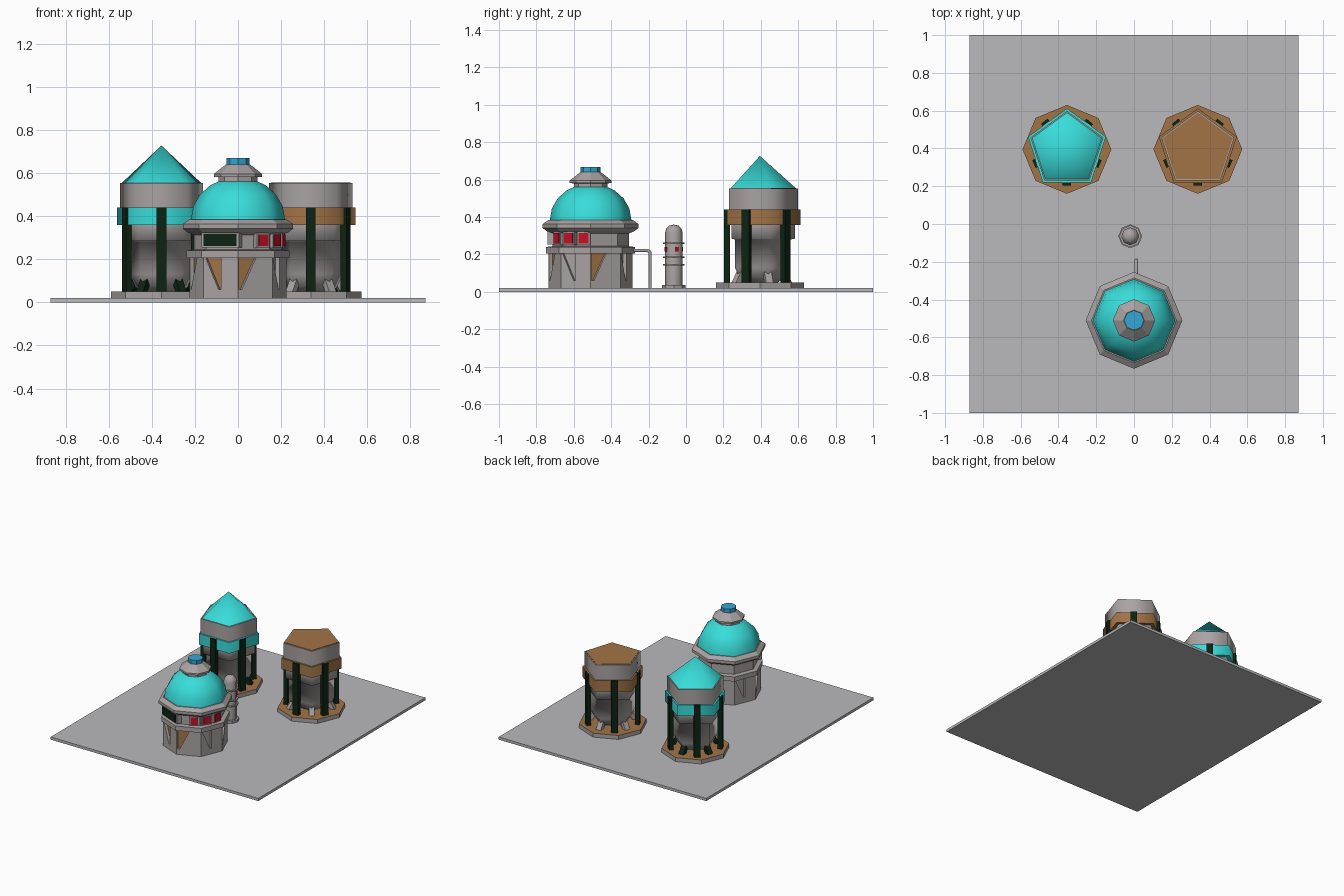
import bpy, bmesh, math
from mathutils import Matrix, Vector

if "Cube" in bpy.data.objects:
    bpy.data.objects.remove(bpy.data.objects["Cube"])


def mat(name, r, g, b):
    m = bpy.data.materials.new(name)
    m.diffuse_color = (r, g, b, 1)
    m.use_nodes = True
    m.node_tree.nodes["Principled BSDF"].inputs["Base Color"].default_value = m.diffuse_color
    return m


PLATE = mat("pale grey", .49, .48, .50)
GREY = mat("warm grey", .40, .365, .365)
TEAL = mat("turquoise", .04, .72, .70)
BROWN = mat("brown", .36, .175, .06)
DARK = mat("dark green", .004, .017, .007)
RED = mat("red", .56, .005, .02)
BLUE = mat("blue", .035, .38, .65)


def finish(name, bm, mats, smooth=0):
    bmesh.ops.recalc_face_normals(bm, faces=bm.faces)
    me = bpy.data.meshes.new(name)
    bm.to_mesh(me)
    bm.free()
    for m in mats:
        me.materials.append(m)
    if smooth:
        me.shade_smooth()
        me.set_sharp_from_angle(angle=math.radians(smooth))
    ob = bpy.data.objects.new(name, me)
    bpy.context.collection.objects.link(ob)
    return ob


def lathe(name, profile, n, c, m, smooth=0, top=None):
    """Turn (radius, z) points into a closed n-sided solid with a corner at +y."""
    bm = bmesh.new()
    rings = []
    for r, z in profile:
        if r == 0:
            rings.append([bm.verts.new((c[0], c[1], z))] * n)
        else:
            angs = [math.pi / 2 + 2 * math.pi * k / n for k in range(n)]
            rings.append([bm.verts.new((c[0] + r * math.cos(a), c[1] + r * math.sin(a), z)) for a in angs])
    for a, b in zip(rings, rings[1:]):
        for k in range(n):
            j = (k + 1) % n
            bm.faces.new(list(dict.fromkeys([a[k], a[j], b[j], b[k]])))
    for ring in (rings[0], rings[-1]):
        if ring[0] is not ring[1]:
            bm.faces.new(ring)
    bmesh.ops.recalc_face_normals(bm, faces=bm.faces)
    if top:
        for f in bm.faces:
            f.normal_update()
            f.material_index = int(f.normal.z > .9)
    return finish(name, bm, [m, top] if top else [m], smooth)


def box(name, size, loc, m, angle=0, tilt=0):
    """Box whose local x points outwards at the given angle (degrees)."""
    bm = bmesh.new()
    bmesh.ops.create_cube(bm, size=1)
    M = (Matrix.Translation(loc) @ Matrix.Rotation(math.radians(angle), 4, 'Z')
         @ Matrix.Rotation(math.radians(tilt), 4, 'Y') @ Matrix.Diagonal((*size, 1)))
    bmesh.ops.transform(bm, matrix=M, verts=bm.verts)
    return finish(name, bm, [m])


def polar(c, r, deg, z):
    a = math.radians(deg)
    return (c[0] + r * math.cos(a), c[1] + r * math.sin(a), z)


# Ground slab
box("ground_slab", (1.74, 2, .02), (0, 0, .01), PLATE)


# Storage tanks
def tank(name, c, band, foot):
    lathe(name + "_footing", [(.235, .02), (.235, .05)], 8, c, GREY, top=BROWN)
    lathe(name + "_body", [(.095, .05), (.135, .075), (.165, .13), (.165, .28),
                           (.188, .285), (.188, .36), (.203, .36), (.203, .553)], 5, c, GREY, 75)
    lathe(name + "_band", [(.217, .358), (.217, .44)], 5, c, band, 75)
    # posts on the middle of each side, feet under the corners
    for i, a in enumerate((270, 336, 51, 129, 204)):
        box(f"{name}_post_{i}", (.03, .045, .39), polar(c, .176, a, .245), DARK, a)
    for i in range(5):
        a = 90 + 72 * i
        box(f"{name}_foot_{i}", (.03, .04, .10), polar(c, .135, a, .085), foot, a, -30)


L, R = (-.355, .395), (.338, .395)
tank("left_tank", L, TEAL, DARK)
tank("right_tank", R, BROWN, GREY)
lathe("left_tank_roof", [(.194, .553), (0, .727)], 5, L, TEAL, 75)
lathe("right_tank_lid", [(.194, .550), (.194, .556)], 5, R, BROWN)

# Domed building: lower walls with wedge-shaped recesses
C = (0, -.51)
walls = lathe("lower_walls", [(.225, .02), (.225, .235)], 8, C, GREY)
walls.data.materials.append(BROWN)
bm = bmesh.new()
for k in range(8):
    a = -112.5 + 45 * k
    if k % 2 == 0:
        pts = [(-.076, .205), (0, .205), (0, .06), (-.012, .06)]
    else:
        pts = [(-.08, .205), (.004, .205), (-.066, .06), (-.08, .06)]
    M = Matrix.Translation((*C, 0)) @ Matrix.Rotation(math.radians(a), 4, 'Z')
    inner = [bm.verts.new(M @ Vector((.188, u, z))) for u, z in pts]
    outer = [bm.verts.new(M @ Vector((.25, u, z))) for u, z in pts]
    back = bm.faces.new(inner)
    back.material_index = int(k == 0 or k % 2 == 1)
    bm.faces.new(outer)
    for i in range(4):
        j = (i + 1) % 4
        bm.faces.new([inner[i], inner[j], outer[j], outer[i]])
cutter = finish("recess_cutter", bm, [GREY, BROWN])
cutter.hide_render = True
cutter.hide_viewport = True
cut = walls.modifiers.new("recesses", 'BOOLEAN')
cut.operation = 'DIFFERENCE'
cut.solver = 'EXACT'
cut.material_mode = 'TRANSFER'
cut.object = cutter

# Ledge, window storey, eave, dome and cap
lathe("ledge", [(.225, .205), (.238, .205), (.238, .24), (.2, .245)], 8, C, GREY)
lathe("window_storey", [(.205, .235), (.205, .33)], 8, C, GREY)
lathe("eave", [(.2, .31), (.235, .325), (.256, .342), (.256, .363), (.225, .385)], 8, C, GREY)
dome = [(.218 * math.cos(t), .385 + .195 * math.sin(t)) for t in [math.pi / 2 * i / 5 for i in range(5)]]
lathe("dome", dome + [(0, .58)], 8, C, TEAL, 60)
lathe("dome_cap", [(.09, .56), (.09, .58), (.112, .582), (.112, .595), (.055, .64)], 8, C, GREY)
lathe("beacon", [(.053, .64), (.053, .668)], 8, C, BLUE)

# Long dark window and three red windows
box("long_window_frame", (.04, .19, .07), polar(C, .19, -113, .288), GREY, -113)
box("long_window_pane", (.006, .165, .056), polar(C, .212, -113, .288), DARK, -113)
for i, a in enumerate((-57, -33, -10)):
    box(f"red_window_frame_{i}", (.04, .07, .07), polar(C, .195, a, .287), GREY, a)
    box(f"red_window_pane_{i}", (.006, .052, .054), polar(C, .217, a, .287), RED, a)

# Bent pipe behind the building
cu = bpy.data.curves.new("pipe", 'CURVE')
cu.dimensions = '3D'
cu.bevel_depth = .01
cu.bevel_resolution = 1
path = [(.012, -.32, .222), (.012, -.205, .222), (.012, -.192, .212), (.012, -.192, .02)]
sp = cu.splines.new('POLY')
sp.points.add(len(path) - 1)
for p, q in zip(sp.points, path):
    p.co = (*q, 1)
pipe = bpy.data.objects.new("pipe", cu)
cu.materials.append(GREY)
bpy.context.collection.objects.link(pipe)

# Small ringed column
K = (-.02, -.065)
lathe("column_base", [(.063, .02), (.063, .038)], 8, K, GREY)
lathe("column", [(.047, .03), (.047, .315), (.041, .338), (.026, .354), (0, .36)], 8, K, GREY, 50)
for i, z in enumerate((.145, .185, .26)):
    lathe(f"column_ring_{i}", [(.058, z - .005), (.058, z + .005)], 8, K, GREY)
for i, a in enumerate((-67.5, 22.5, 112.5, 202.5)):
    box(f"column_light_{i}", (.008, .018, .025), polar(K, .046, a, .228), RED, a)
